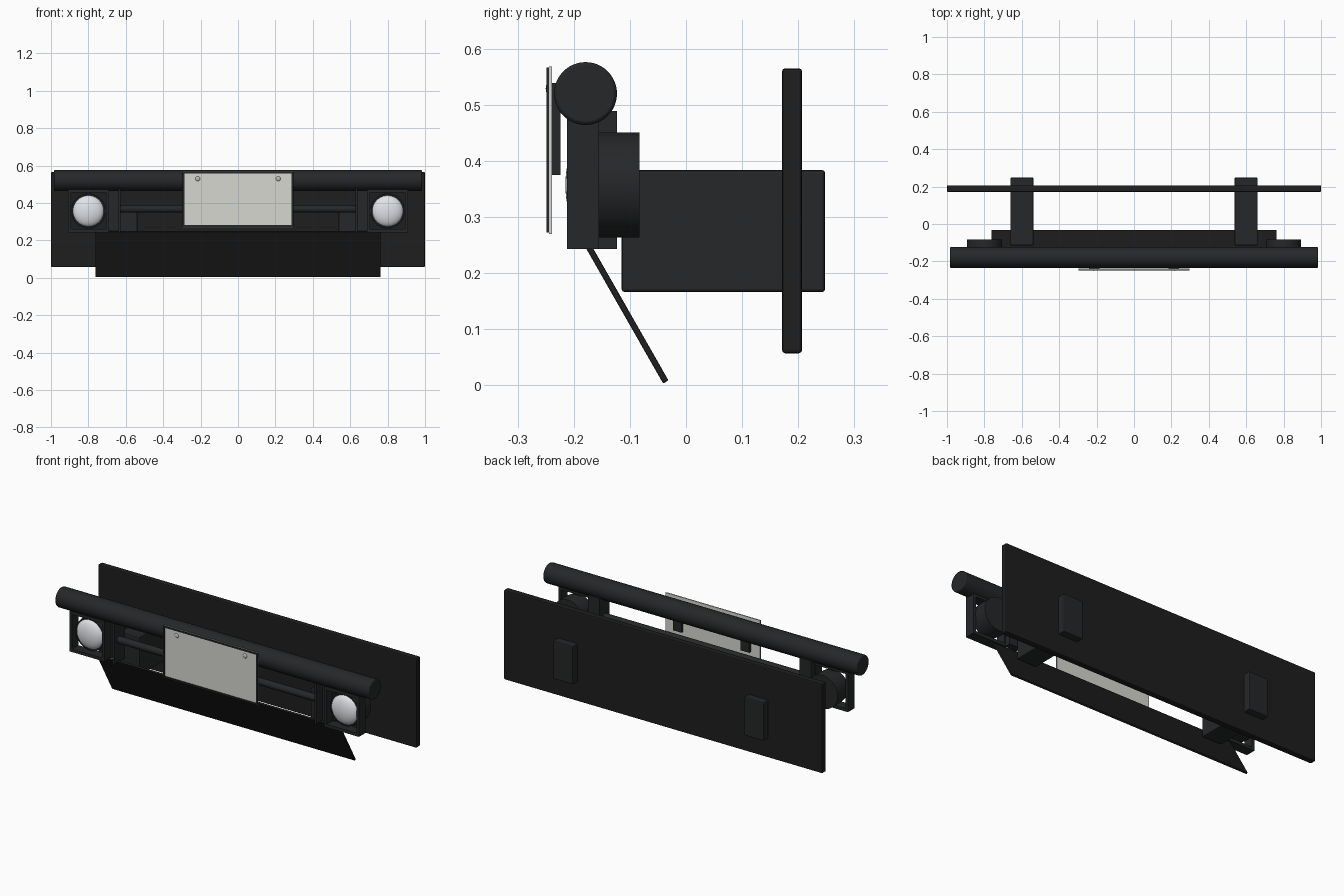
import bpy
from math import radians, pi, atan2, hypot

if "Cube" in bpy.data.objects:
    bpy.data.objects.remove(bpy.data.objects["Cube"])


def material(name, r, g, b):
    m = bpy.data.materials.new(name)
    m.diffuse_color = (r, g, b, 1)
    m.use_nodes = True
    m.node_tree.nodes["Principled BSDF"].inputs["Base Color"].default_value = m.diffuse_color
    return m


BLACK = material("black_paint", 0.013, 0.013, 0.013)
DARK = material("dark_steel", 0.018, 0.02, 0.021)
GLASS = material("lens_glass", 0.75, 0.77, 0.8)
PLATE = material("plate_grey", 0.68, 0.68, 0.63)
STEEL = material("screw_steel", 0.5, 0.5, 0.5)


def finish(ob, name, mat, bevel=0):
    ob.name = name
    ob.data.materials.append(mat)
    if bevel:
        mod = ob.modifiers.new("bevel", 'BEVEL')
        mod.width = bevel
        mod.segments = 2
    return ob


def box(name, x, y, z, mat=DARK, bevel=0):
    """Box from (min, max) pairs on each axis."""
    bpy.ops.mesh.primitive_cube_add(size=1)
    ob = bpy.context.object
    ob.location = [(a + b) / 2 for a, b in (x, y, z)]
    ob.scale = [b - a for a, b in (x, y, z)]
    bpy.ops.object.transform_apply(location=False, rotation=False, scale=True)
    return finish(ob, name, mat, bevel)


def cylinder(name, loc, r, depth, axis, mat=DARK, bevel=0, sides=48):
    rot = (0, pi / 2, 0) if axis == 'x' else (pi / 2, 0, 0)
    bpy.ops.mesh.primitive_cylinder_add(vertices=sides, radius=r, depth=depth,
                                        location=loc, rotation=rot)
    bpy.ops.object.shade_smooth_by_angle(angle=radians(40))
    return finish(bpy.context.object, name, mat, bevel)


def dome(name, loc, r, depth, mat):
    bpy.ops.mesh.primitive_uv_sphere_add(segments=40, ring_count=20, location=loc)
    ob = bpy.context.object
    ob.scale = (r, depth, r)
    bpy.ops.object.transform_apply(location=False, rotation=False, scale=True)
    bpy.ops.object.shade_smooth()
    return finish(ob, name, mat)


def span(s, a, b):
    return tuple(sorted((s * a, s * b)))


# Rear mounting panel, main tube and slim cross tube
box("back_panel", (-1, 1), (0.171, 0.207), (0.057, 0.565), BLACK, 0.006)
cylinder("main_tube", (0, -0.179, 0.52), 0.056, 1.97, 'x', DARK, 0.006)
cylinder("cross_tube", (0, -0.17, 0.368), 0.02, 1.28, 'x', DARK, 0, 24)

# Sloping skid plate
y0, z0, y1, z1 = -0.174, 0.248, -0.036, 0.006
length = hypot(y1 - y0, z1 - z0)
skid = box("skid_plate", (-0.762, 0.762), (-length / 2, length / 2),
           (-0.0055, 0.0055), BLACK, 0.002)
skid.location = (0, (y0 + y1) / 2, (z0 + z1) / 2)
skid.rotation_euler = (atan2(z1 - z0, y1 - y0), 0, 0)

for s, side in ((-1, "left"), (1, "right")):
    # Chassis arm and upright bracket
    box(side + "_chassis_arm", span(s, 0.537, 0.661), (-0.115, 0.248),
        (0.166, 0.384), DARK, 0.006)
    box(side + "_bracket_plate", span(s, 0.628, 0.64), (-0.212, -0.123), (0.243, 0.489))
    box(side + "_bracket_web", span(s, 0.638, 0.7), (-0.155, -0.123), (0.243, 0.489))

    # Square open frame around the lamp
    fy = (-0.2125, -0.155)
    for n, a, b in (("inner", 0.69, 0.706), ("outer", 0.892, 0.908)):
        box(f"{side}_lamp_frame_{n}", span(s, a, b), fy, (0.243, 0.473))
    for n, a, b in (("bottom", 0.243, 0.26), ("top", 0.456, 0.473)):
        box(f"{side}_lamp_frame_{n}", span(s, 0.705, 0.893), fy, (a, b))

    # Lamp bucket, ring and lens
    cylinder(side + "_lamp_bucket", (s * 0.8, -0.122, 0.357), 0.094, 0.078, 'y')
    cylinder(side + "_lamp_ring", (s * 0.8, -0.17, 0.357), 0.09, 0.03, 'y')
    dome(side + "_lens", (s * 0.8, -0.178, 0.357), 0.084, 0.037, GLASS)

    # Plate mounting tab and screw
    box(side + "_plate_tab", span(s, 0.185, 0.24), (-0.239, -0.224), (0.375, 0.539))
    dome(side + "_plate_screw", (s * 0.215, -0.243, 0.529), 0.013, 0.007, STEEL)

    # Plate frame uprights
    box(side + "_plate_frame_side", span(s, 0.287, 0.296), (-0.249, -0.242), (0.272, 0.566))

# Blank number plate with frame rails
box("number_plate", (-0.297, 0.297), (-0.244, -0.239), (0.27, 0.568), PLATE)
for n, a, b in (("bottom", 0.272, 0.281), ("top", 0.557, 0.566)):
    box("plate_frame_" + n, (-0.288, 0.288), (-0.249, -0.242), (a, b))
